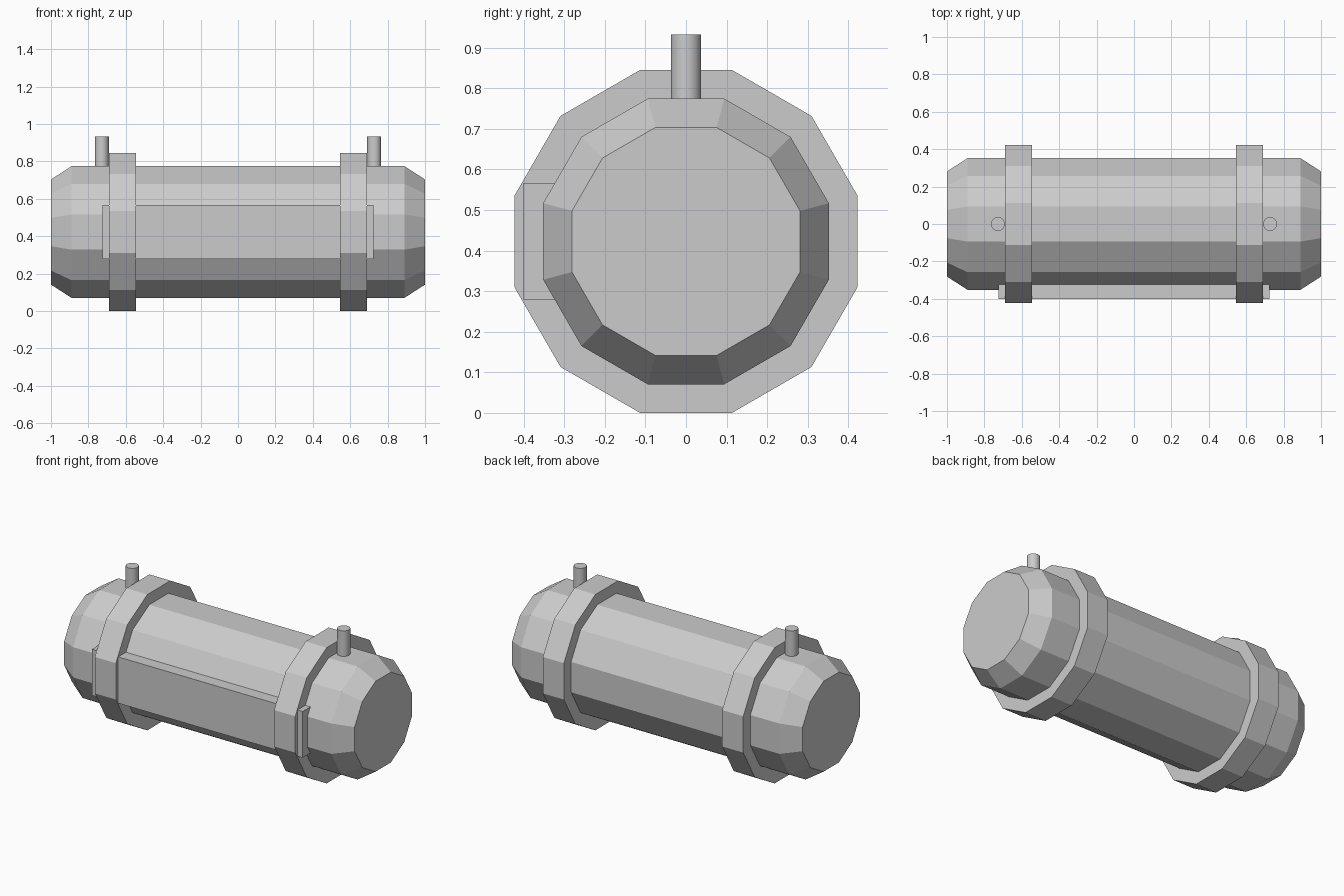
import bpy, bmesh, math

old = bpy.data.objects.get("Cube")
if old:
    bpy.data.objects.remove(old, do_unlink=True)

SIDES = 12
AXIS_Z = 0.4225
FLAT = math.cos(math.pi / SIDES)  # ratio of flat distance to corner distance

grey = bpy.data.materials.new("plain grey")
grey.use_nodes = True
grey.diffuse_color = (0.6, 0.6, 0.6, 1)
grey.node_tree.nodes["Principled BSDF"].inputs["Base Color"].default_value = (0.6, 0.6, 0.6, 1)


def make_object(name, bm):
    bmesh.ops.recalc_face_normals(bm, faces=bm.faces)
    mesh = bpy.data.meshes.new(name)
    bm.to_mesh(mesh)
    bm.free()
    mesh.materials.append(grey)
    obj = bpy.data.objects.new(name, mesh)
    bpy.context.collection.objects.link(obj)
    return obj


def lathe_x(name, profile, closed=False):
    """Sweep (x, flat distance) points around the long axis with a flat side on top."""
    bm = bmesh.new()
    rings = []
    for x, flat in profile:
        r = flat / FLAT
        angles = [(i + 0.5) * math.tau / SIDES for i in range(SIDES)]
        rings.append([bm.verts.new((x, r * math.sin(a), AXIS_Z + r * math.cos(a))) for a in angles])
    pairs = list(zip(rings, rings[1:]))
    if closed:
        pairs.append((rings[-1], rings[0]))
    else:
        bm.faces.new(rings[0])
        bm.faces.new(rings[-1])
    for a, b in pairs:
        for i in range(SIDES):
            j = (i + 1) % SIDES
            bm.faces.new((a[i], a[j], b[j], b[i]))
    return make_object(name, bm)


# Tank body with chamfered ends
lathe_x("tank_body", [(-1, 0.281), (-0.89, 0.352), (0.89, 0.352), (1, 0.281)])

# Front plate running under both bands
bm = bmesh.new()
bmesh.ops.create_cube(bm, size=1)
bmesh.ops.scale(bm, vec=(1.45, 0.1, 0.288), verts=bm.verts)
bmesh.ops.translate(bm, vec=(0, -0.35, AXIS_Z), verts=bm.verts)
make_object("front_plate", bm)

for side, label in ((-1, "right"), (1, "left")):
    # Band around the tank
    inner, outer = side * 0.545, side * 0.69
    lathe_x(label + "_band", [(inner, 0.345), (inner, AXIS_Z), (outer, AXIS_Z), (outer, 0.345)], closed=True)

    # Upright pin beside the band
    bm = bmesh.new()
    bmesh.ops.create_cone(bm, cap_ends=True, segments=32, radius1=0.037, radius2=0.037, depth=0.233)
    bmesh.ops.translate(bm, vec=(side * 0.728, 0, 0.8165), verts=bm.verts)
    pin = make_object(label + "_pin", bm)
    bpy.ops.object.select_all(action="DESELECT")
    pin.select_set(True)
    bpy.context.view_layer.objects.active = pin
    bpy.ops.object.shade_smooth_by_angle(angle=math.radians(30))
